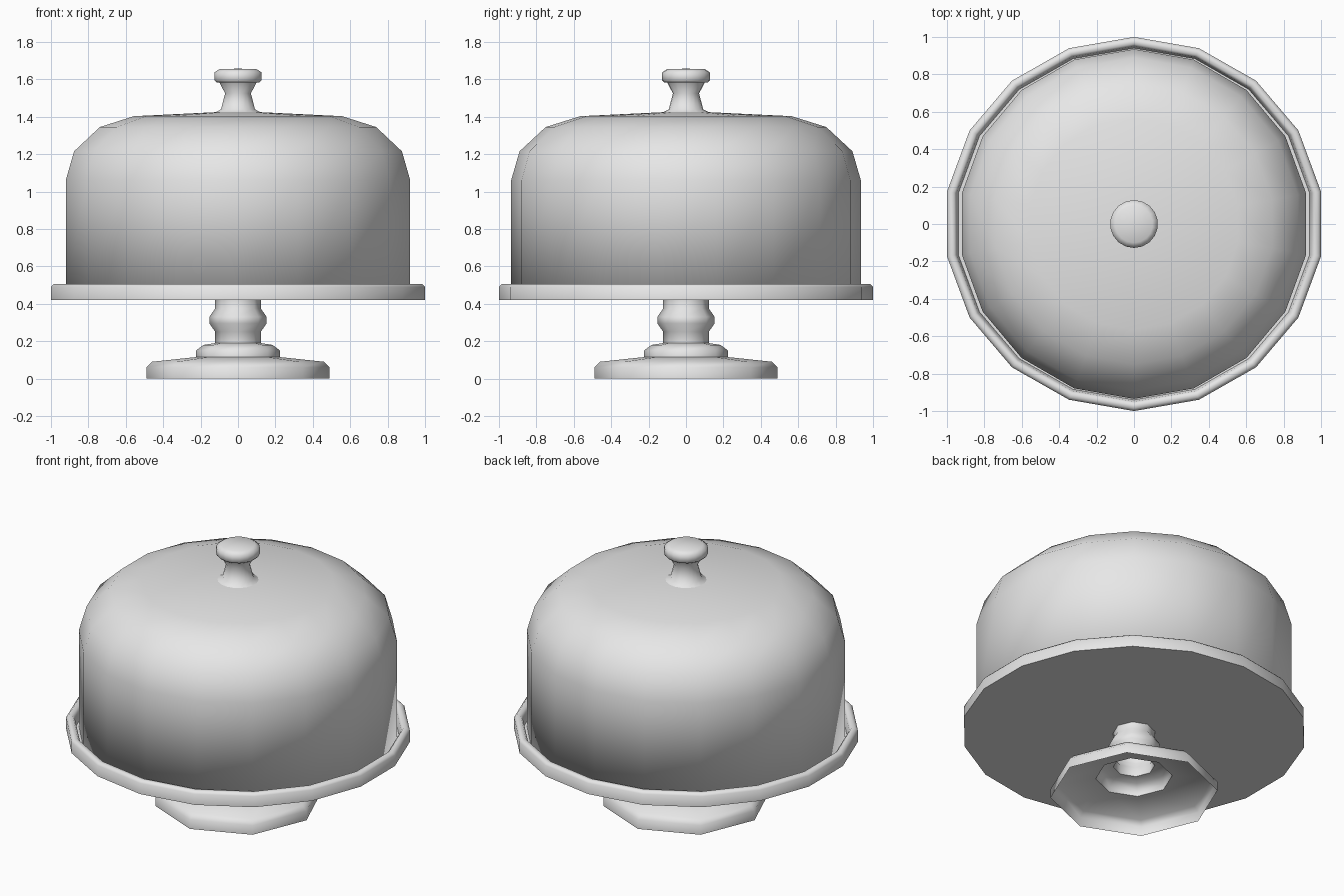
import bpy
import bmesh
from math import cos, sin, pi, radians

cube = bpy.data.objects.get("Cube")
if cube:
    bpy.data.objects.remove(cube, do_unlink=True)

# One plain grey for the whole stand
grey = bpy.data.materials.new("light_grey")
grey.use_nodes = True
colour = (0.8, 0.8, 0.8, 1)
grey.diffuse_color = colour
grey.node_tree.nodes["Principled BSDF"].inputs["Base Color"].default_value = colour


def lathe(name, profile, sides, stretch_x=1.0):
    """Turn (radius, height) points round z; one corner always points to the back."""
    bm = bmesh.new()
    rings = []
    for r, z in profile:
        count = sides if r else 1
        angles = [pi / 2 + 2 * pi * k / sides for k in range(count)]
        rings.append([bm.verts.new((r * cos(a) * stretch_x, r * sin(a), z)) for a in angles])
    for low, high in zip(rings, rings[1:]):
        for k in range(sides):
            n = (k + 1) % sides
            if len(low) == 1:
                bm.faces.new((low[0], high[n], high[k]))
            elif len(high) == 1:
                bm.faces.new((low[k], low[n], high[0]))
            else:
                bm.faces.new((low[k], low[n], high[n], high[k]))
    mesh = bpy.data.meshes.new(name)
    bm.to_mesh(mesh)
    bm.free()
    mesh.materials.append(grey)
    obj = bpy.data.objects.new(name, mesh)
    bpy.context.collection.objects.link(obj)
    bpy.ops.object.select_all(action='DESELECT')
    obj.select_set(True)
    bpy.context.view_layer.objects.active = obj
    bpy.ops.object.shade_smooth_by_angle(angle=radians(60))
    return obj


# Hollow foot and turned stem, open underneath
lathe("pedestal", [
    (0.49, 0), (0.49, 0.06), (0.46, 0.09), (0.225, 0.115), (0.225, 0.15),
    (0.185, 0.18), (0.122, 0.19), (0.122, 0.25), (0.153, 0.295),
    (0.153, 0.33), (0.122, 0.375), (0.122, 0.42)], 8)

# Plate with a raised, rounded rim
lathe("plate", [
    (0, 0.42), (1, 0.42), (1, 0.49), (0.985, 0.505), (0.962, 0.505),
    (0.95, 0.49), (0.94, 0.44), (0, 0.44)], 18, 1.015)

# Thin domed cover resting on the plate
cover = lathe("dome_cover", [
    (0.935, 0.44), (0.935, 1.06), (0.89, 1.215), (0.75, 1.345),
    (0.565, 1.403), (0.11, 1.425), (0, 1.427)], 18)
shell = cover.modifiers.new("thickness", 'SOLIDIFY')
shell.thickness = 0.015
shell.offset = -1

# Turned handle on the cover
lathe("cover_knob", [
    (0.125, 1.422), (0.092, 1.44), (0.07, 1.525), (0.1, 1.582),
    (0.115, 1.582), (0.128, 1.595), (0.128, 1.637), (0.1, 1.655),
    (0, 1.657)], 18)
